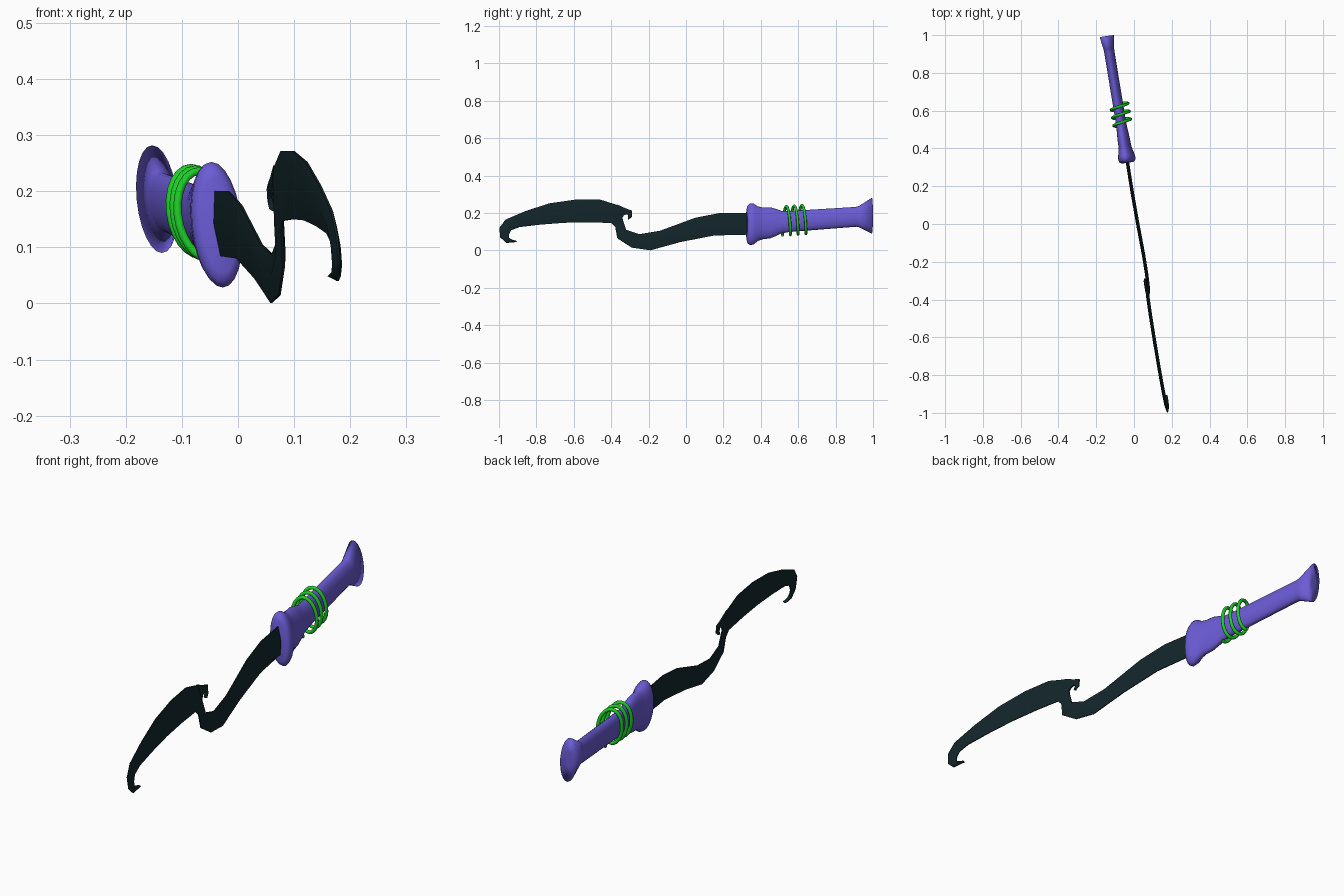
import bpy, bmesh, math

if "Cube" in bpy.data.objects:
    bpy.data.objects.remove(bpy.data.objects["Cube"])


def place(lx, y, z):
    """Blade-plane coordinates to the slightly turned, leaning sword."""
    return (0.017 - 0.158 * y - 0.09 * (z - 0.14) + 0.988 * lx, y + 0.158 * lx, z)


def axis_z(y):
    return 0.14 + 0.07 * (y - 0.34)


def material(name, color):
    m = bpy.data.materials.new(name)
    m.diffuse_color = (*color, 1)
    m.use_nodes = True
    m.node_tree.nodes["Principled BSDF"].inputs["Base Color"].default_value = m.diffuse_color
    return m


def loft(name, rings, mat, angle):
    """Skin closed rings of equal length and cap both ends."""
    bm = bmesh.new()
    vr = [[bm.verts.new(place(*p)) for p in ring] for ring in rings]
    n = len(vr[0])
    for a, b in zip(vr, vr[1:]):
        for i in range(n):
            j = (i + 1) % n
            bm.faces.new((a[i], a[j], b[j], b[i]))
    bm.faces.new(vr[0])
    bm.faces.new(vr[-1])
    bmesh.ops.recalc_face_normals(bm, faces=bm.faces)
    me = bpy.data.meshes.new(name)
    bm.to_mesh(me)
    bm.free()
    me.materials.append(mat)
    ob = bpy.data.objects.new(name, me)
    bpy.context.collection.objects.link(ob)
    bpy.ops.object.select_all(action='DESELECT')
    ob.select_set(True)
    bpy.context.view_layer.objects.active = ob
    bpy.ops.object.shade_smooth_by_angle(angle=math.radians(angle))
    return ob


def blade_strip(name, pairs, thick, edge):
    """Strip with a thicker spine between upper and lower edge points."""
    rings = []
    for uy, uz, ly, lz in pairs:
        my, mz = (uy + ly) / 2, (uz + lz) / 2
        rings.append([(edge, uy, uz), (thick, my, mz), (edge, ly, lz),
                      (-edge, ly, lz), (-thick, my, mz), (-edge, uy, uz)])
    return loft(name, rings, dark, 60)


dark = material("dark_steel", (0.006, 0.019, 0.023))
purple = material("purple_grip", (0.147, 0.107, 0.67))
green = material("green_cord", (0.012, 0.62, 0.02))

# Blade: upper y, z and lower y, z from the guard to the curled tip
blade_strip("blade", [
    (0.36, 0.20, 0.36, 0.085), (0.18, 0.20, 0.15, 0.08),
    (0.05, 0.175, -0.03, 0.045), (-0.14, 0.105, -0.19, 0.001),
    (-0.25, 0.087, -0.29, 0.015), (-0.32, 0.11, -0.367, 0.065),
    (-0.338, 0.165, -0.378, 0.125), (-0.35, 0.238, -0.40, 0.147),
    (-0.46, 0.272, -0.52, 0.15), (-0.59, 0.272, -0.65, 0.148),
    (-0.73, 0.252, -0.78, 0.138), (-0.86, 0.21, -0.89, 0.125),
    (-0.965, 0.165, -0.935, 0.108), (-0.998, 0.12, -0.947, 0.085),
    (-0.993, 0.07, -0.947, 0.068), (-0.96, 0.04, -0.93, 0.058),
    (-0.905, 0.045, -0.908, 0.052)], 0.009, 0.002)

# Small barb at the step of the blade
blade_strip("blade_barb", [
    (-0.37, 0.246, -0.35, 0.16), (-0.32, 0.224, -0.332, 0.188),
    (-0.288, 0.213, -0.315, 0.194), (-0.288, 0.18, -0.308, 0.185),
    (-0.308, 0.165, -0.311, 0.172)], 0.008, 0.003)

# Handle with guard and flared pommel: y, half width, half height
SIDES = 24
profile = [(0.325, 0.030, 0.085), (0.33, 0.040, 0.102), (0.343, 0.045, 0.112),
           (0.362, 0.044, 0.109), (0.385, 0.037, 0.092), (0.41, 0.033, 0.085),
           (0.45, 0.032, 0.083), (0.48, 0.030, 0.073), (0.51, 0.028, 0.060),
           (0.56, 0.027, 0.056), (0.91, 0.027, 0.053), (0.925, 0.0275, 0.057),
           (0.994, 0.037, 0.096), (0.995, 0.012, 0.03)]
rings = []
for y, w, h in profile:
    angles = [2 * math.pi * i / SIDES for i in range(SIDES)]
    rings.append([(w * math.cos(a), y, axis_z(y) + h * math.sin(a)) for a in angles])
loft("handle", rings, purple, 180)

# Cord coiled three turns around the grip
cu = bpy.data.curves.new("cord_coil", 'CURVE')
cu.dimensions = '3D'
cu.bevel_depth = 0.0075
cu.bevel_resolution = 2
cu.use_fill_caps = True
STEPS = 72
sp = cu.splines.new('POLY')
sp.points.add(STEPS)
for i, p in enumerate(sp.points):
    a = 2 * math.pi * 3 * i / STEPS
    y = 0.515 + 0.125 * i / STEPS
    p.co = (*place(0.007 - 0.047 * math.sin(a), y, axis_z(y) + 0.005 - 0.077 * math.cos(a)), 1)
sp.use_smooth = True
cu.materials.append(green)
bpy.context.collection.objects.link(bpy.data.objects.new("cord_coil", cu))
